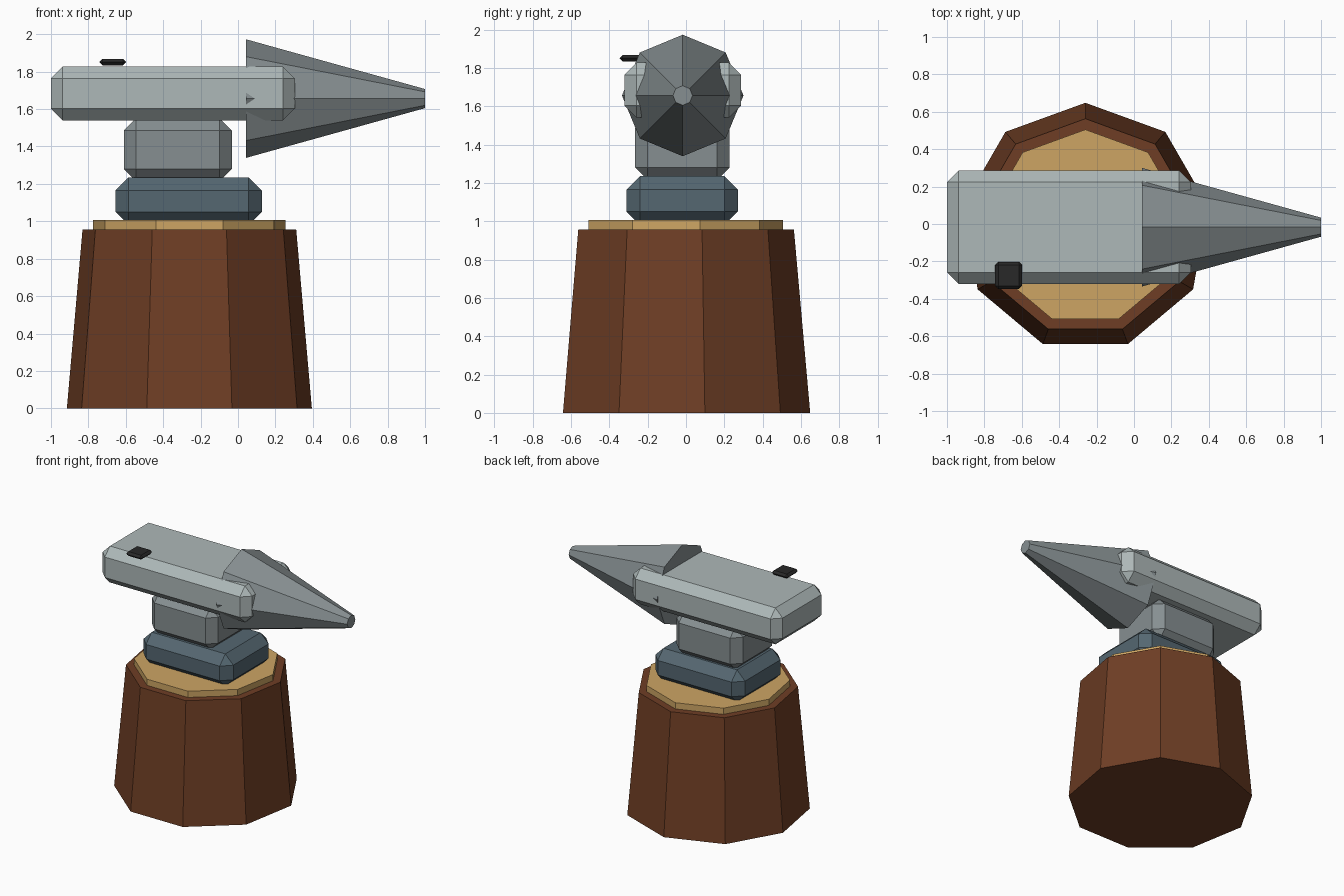
import bpy
import bmesh
from math import radians
from mathutils import Matrix, Vector

cube = bpy.data.objects.get("Cube")
if cube:
    bpy.data.objects.remove(cube, do_unlink=True)


def material(name, rgb):
    mat = bpy.data.materials.new(name)
    mat.use_nodes = True
    color = (*rgb, 1)
    mat.diffuse_color = color
    mat.node_tree.nodes["Principled BSDF"].inputs["Base Color"].default_value = color
    return mat


bark = material("brown bark", (0.157, 0.048, 0.018))
wood = material("cut wood", (0.61, 0.376, 0.127))
pale_steel = material("pale steel", (0.42, 0.48, 0.48))
steel = material("grey steel", (0.24, 0.275, 0.285))
blue_steel = material("blue steel", (0.09, 0.135, 0.165))
black = material("black", (0.021, 0.021, 0.021))


def finish(name, bm, mat):
    mesh = bpy.data.meshes.new(name)
    bm.to_mesh(mesh)
    bm.free()
    mesh.materials.append(mat)
    obj = bpy.data.objects.new(name, mesh)
    bpy.context.collection.objects.link(obj)
    return obj


def chamfered_box(name, low, high, bevel, mat):
    """Box between two corners with a one-segment bevel on every edge."""
    low, high = Vector(low), Vector(high)
    bm = bmesh.new()
    bmesh.ops.create_cube(bm, size=1)
    bmesh.ops.scale(bm, vec=high - low, verts=bm.verts)
    bmesh.ops.translate(bm, vec=(low + high) / 2, verts=bm.verts)
    bmesh.ops.bevel(bm, geom=bm.edges[:], offset=bevel, segments=1,
                    affect='EDGES', profile=0.5)
    return finish(name, bm, mat)


def tapered(name, sides, r1, r2, length, matrix, mat):
    """Capped frustum that starts at the matrix origin and runs along its z."""
    bm = bmesh.new()
    bmesh.ops.create_cone(bm, cap_ends=True, segments=sides, radius1=r1,
                          radius2=r2, depth=length,
                          matrix=matrix @ Matrix.Translation((0, 0, length / 2)))
    return finish(name, bm, mat)


# Nine-sided stump with its pale cut top
center = Vector((-0.26, -0.017, 0))
tapered("stump", 9, 0.665, 0.58, 0.957, Matrix.Translation(center), bark)
tapered("stump_top", 9, 0.522, 0.522, 0.06,
        Matrix.Translation(center + Vector((0, 0, 0.946))), wood)

# Anvil foot, waist and body
chamfered_box("foot", (-0.655, -0.31, 0.98), (0.127, 0.27, 1.235), 0.07, blue_steel)
chamfered_box("waist", (-0.61, -0.265, 1.215), (-0.033, 0.228, 1.55), 0.065, steel)
chamfered_box("body", (-1.0, -0.321, 1.54), (0.304, 0.287, 1.827), 0.063, pale_steel)

# Eight-sided horn pointing to the side
tapered("horn", 8, 0.317, 0.051, 0.957,
        Matrix.Translation((0.043, -0.017, 1.656)) @ Matrix.Rotation(radians(90), 4, 'Y'),
        steel)

# Small dark plate over the tool hole
chamfered_box("tool_hole", (-0.742, -0.347, 1.834), (-0.598, -0.203, 1.868), 0.0165, black)
